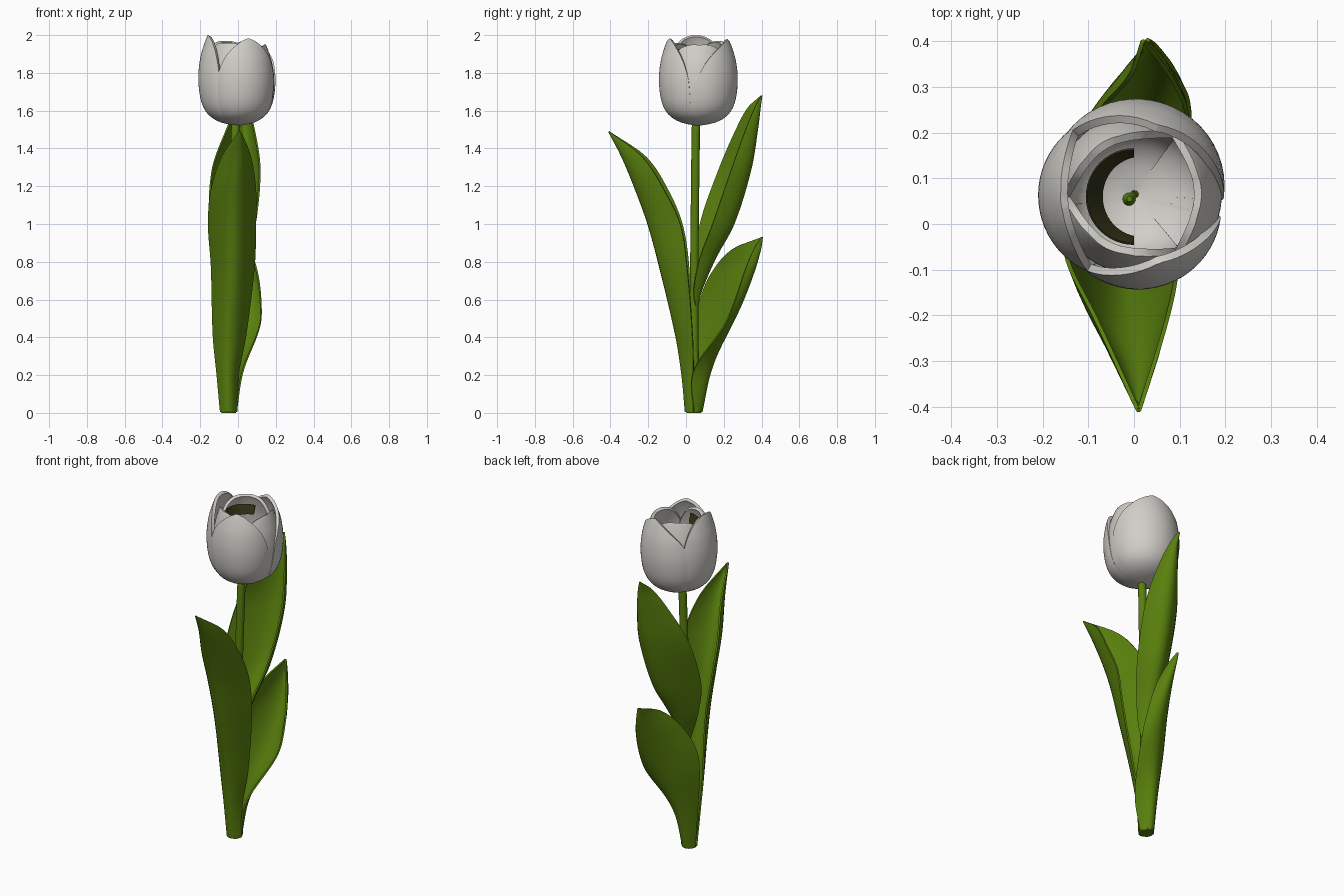
import bpy, bmesh, math
from mathutils import Vector

if "Cube" in bpy.data.objects:
    bpy.data.objects.remove(bpy.data.objects["Cube"])


def material(name, rgb):
    m = bpy.data.materials.new(name)
    m.diffuse_color = (*rgb, 1)
    m.use_nodes = True
    m.node_tree.nodes["Principled BSDF"].inputs["Base Color"].default_value = m.diffuse_color
    return m


GREEN = material("leaf green", (0.1, 0.215, 0.004))
WHITE = material("petal white", (0.64, 0.62, 0.58))
DARK = material("dark olive", (0.03, 0.03, 0.008))


def interp(rows, t):
    """Smooth interpolation of rows keyed by their first column."""
    n = len(rows)

    def slope(i, k):
        a, b = rows[max(i - 1, 0)], rows[min(i + 1, n - 1)]
        return (b[k] - a[k]) / (b[0] - a[0])
    i = 0
    while i < n - 2 and t > rows[i + 1][0]:
        i += 1
    a, b = rows[i], rows[i + 1]
    h = b[0] - a[0]
    u = min(max((t - a[0]) / h, 0), 1)
    return [(2*u**3 - 3*u**2 + 1) * a[k] + (u**3 - 2*u**2 + u) * h * slope(i, k)
            + (3*u**2 - 2*u**3) * b[k] + (u**3 - u**2) * h * slope(i + 1, k)
            for k in range(1, len(a))]


def loft(name, grid, mat, thick=0, closed=False):
    """Skin a grid of points; optional thickness, or closed capped rings."""
    bm = bmesh.new()
    vs = [[bm.verts.new(p) for p in row] for row in grid]
    m = len(vs[0])
    for a, b in zip(vs, vs[1:]):
        for j in range(m if closed else m - 1):
            k = (j + 1) % m
            bm.faces.new((a[j], a[k], b[k], b[j]))
    if closed:
        bm.faces.new(vs[0][::-1])
        bm.faces.new(vs[-1])
    bmesh.ops.remove_doubles(bm, verts=bm.verts, dist=0.0004)
    bmesh.ops.recalc_face_normals(bm, faces=bm.faces)
    me = bpy.data.meshes.new(name)
    bm.to_mesh(me)
    bm.free()
    me.materials.append(mat)
    ob = bpy.data.objects.new(name, me)
    bpy.context.collection.objects.link(ob)
    bpy.ops.object.select_all(action='DESELECT')
    ob.select_set(True)
    bpy.context.view_layer.objects.active = ob
    if thick:
        s = ob.modifiers.new("thickness", 'SOLIDIFY')
        s.thickness = thick
        s.offset = 0
        bpy.ops.object.modifier_apply(modifier=s.name)
    bpy.ops.object.shade_smooth_by_angle(angle=math.radians(45))
    return ob


# Stem: z, x, y, radius
STEM = [(0, -.05, .042, .038), (.012, -.05, .042, .043), (.1, -.048, .042, .04),
        (.35, -.04, .042, .025), (.9, -.03, .045, .022), (1.5, -.014, .052, .022),
        (1.535, -.012, .053, .02), (1.56, -.01, .055, .006)]
rings = []
for i in range(61):
    z = 1.56 * (i / 60) ** 1.4
    x, y, r = interp(STEM, z)
    rings.append([(x + r * math.cos(a), y + r * math.sin(a), z)
                  for a in (math.tau * j / 20 for j in range(20))])
loft("stem", rings, GREEN, closed=True)


# Leaves: level sections as z, midrib xy, left edge xy, right edge xy
FRONT_LEAF = [
    (.006, -.05, -.002, -.092, .035, -.008, .04),
    (.2, -.05, -.02, -.11, .03, 0, .04),
    (.41, -.045, -.053, -.13, .03, .04, .035),
    (.78, -.03, -.14, -.14, .015, .085, .005),
    (1.0, -.025, -.2, -.155, -.02, .092, -.03),
    (1.18, -.02, -.265, -.14, -.095, .092, -.115),
    (1.36, 0, -.34, -.08, -.215, .065, -.235),
    (1.49, .01, -.408, .008, -.406, .012, -.406)]
BACK_LEAF = [
    (.57, -.033, .062, -.052, .05, -.014, .05),
    (.64, -.03, .078, -.06, .043, 0, .04),
    (.81, -.02, .15, -.12, .06, .04, .07),
    (1.0, 0, .25, -.15, .075, .09, .14),
    (1.29, .02, .34, -.135, .175, .115, .24),
    (1.5, .025, .375, -.06, .265, .085, .315),
    (1.62, .025, .39, -.005, .33, .05, .365),
    (1.68, .02, .4, .018, .398, .022, .398)]
LOW_LEAF = [
    (.006, -.05, .083, -.092, .045, -.01, .04),
    (.22, -.03, .13, -.11, .05, .025, .04),
    (.46, 0, .225, -.13, .06, .115, .2),
    (.6, .02, .285, -.12, .075, .12, .26),
    (.75, .03, .345, -.065, .14, .1, .31),
    (.87, .03, .385, 0, .25, .06, .36),
    (.93, .03, .403, .028, .4, .032, .4)]


def leaf(name, rows, n=44, m=14):
    grid = []
    for i in range(n + 1):
        z = rows[0][0] + (rows[-1][0] - rows[0][0]) * i / n
        v = interp(rows, z)
        mid, left, right = (Vector(v[k:k + 2]) for k in (0, 2, 4))
        row = []
        for j in range(m + 1):
            t = 2 * j / m - 1
            p = left * (t * (t - 1) / 2) + mid * (1 - t * t) + right * (t * (t + 1) / 2)
            row.append((p.x, p.y, z))
        grid.append(row)
    loft(name, grid, GREEN, 0.009)


leaf("front_leaf", FRONT_LEAF)
leaf("back_leaf", BACK_LEAF)
leaf("low_leaf", LOW_LEAF)


# Petals: height fraction, cup radius, relative width
PETAL = [(0, .012, 1), (.03, .08, 1), (.1, .138, 1), (.2, .172, 1), (.35, .191, 1),
         (.55, .197, .95), (.75, .187, .76), (.88, .171, .5), (.96, .158, .24), (1, .15, .02)]
CX, CY, CZ = 0.0, 0.065, 1.53


def petal(name, angle, half, scale, top, power, curl, thick, n=34, m=22):
    """Cupped petal; a low power widens its top, curl tucks its sides in."""
    grid = []
    for i in range(n + 1):
        s = i / n
        s = s * s * (3 - 2 * s) * .5 + s * .5     # denser near base and tip
        r, w = interp(PETAL, s)
        w = max(w, .01) ** power
        row = []
        for j in range(m + 1):
            u = 2 * j / m - 1
            a = math.radians(angle + u * w * half)
            rr = r * scale * (1 - curl * (u * w) ** 2)
            row.append((CX + rr * math.cos(a), CY + rr * math.sin(a), CZ + s * (top - CZ)))
        grid.append(row)
    loft(name, grid, WHITE, thick)


OUTER = [(185, 56, 1.995, .55), (72, 76, 1.975, 1.05), (-70, 56, 1.978, .9)]
for k, (ang, half, top, power) in enumerate(OUTER):
    petal(f"outer_petal_{k + 1}", ang, half, 1.02, top, power, .07, .018)
INNER = [(2, .93, 1.945), (122, .83, 1.965), (242, .83, 1.955)]
for k, (ang, scale, top) in enumerate(INNER):
    petal(f"inner_petal_{k + 1}", ang, 68, scale, top, .4, .04, .018)

# Dark half ring inside the cup, narrowing to its ends
band = []
for f, z in ((0, 1.875), (.5, 1.9), (1, 1.925)):
    row = []
    for j in range(25):
        a = math.radians(90 + 180 * j / 24)
        r = .104 - (1 - f) * (.016 + .018 * math.sin(math.pi * j / 24))
        row.append((r * math.cos(a), .06 + r * math.sin(a), z))
    band.append(row)
loft("inner_band", band, DARK, 0.004)
